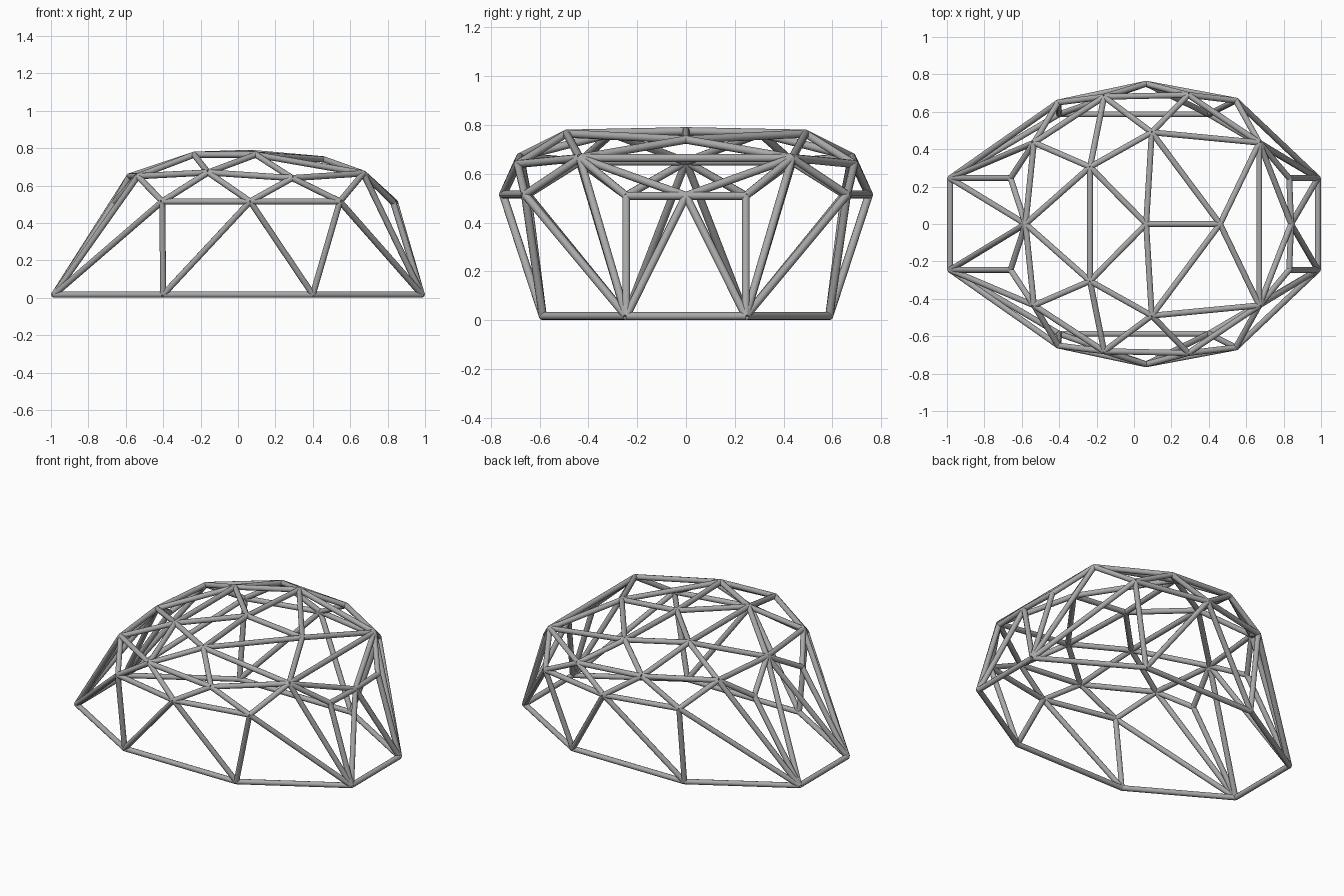
import bpy
from mathutils import Vector

cube = bpy.data.objects.get("Cube")
if cube:
    bpy.data.objects.remove(cube)

RADIUS = 0.0165
SIDES = 10

steel = bpy.data.materials.new("grey steel")
steel.use_nodes = True
colour = (0.4, 0.4, 0.4, 1)
steel.diffuse_color = colour
steel.node_tree.nodes["Principled BSDF"].inputs["Base Color"].default_value = colour

# Joints on the left (+y) half; those with y = 0 lie on the centre line
joints = {
    # ground ring
    "A": (-0.983, 0.245, 0.017), "B": (-0.40, 0.587, 0.017),
    "C": (0.40, 0.587, 0.017), "D": (0.983, 0.245, 0.017),
    # waist
    "E": (-0.405, 0.65, 0.515), "F": (0.065, 0.75, 0.515), "G": (0.545, 0.66, 0.515),
    "H": (-0.66, 0.245, 0.51), "I": (0.84, 0, 0.51), "J": (0.83, 0.245, 0.51),
    # shoulder
    "K": (0.67, 0.435, 0.665), "L": (-0.535, 0.435, 0.65), "M": (-0.58, 0, 0.65),
    "N": (-0.16, 0.68, 0.67), "O": (0.29, 0.69, 0.64),
    # crown
    "P": (-0.235, 0.305, 0.765), "Q": (0.095, 0.49, 0.765),
    "R": (0.065, 0, 0.775), "S": (0.46, 0, 0.74),
}

# Each pair of letters is a strut; each is mirrored across y = 0
groups = {
    "base_strut": "AB BC CD",
    "wall_strut": "AE AL AM AH BE BF CF CG DG DK DJ DI",
    "waist_strut": "EF FG IJ HM HL JK IK",
    "shoulder_strut": "EL EN FN FO GO GK LM LN NO OK",
    "crown_strut": "LP MP NP NQ OQ PQ QK PR QR QS SK RS",
}
# Struts spanning from one side to the other
cross_struts = {"base_end_strut": "AD", "crown_cross_strut": "KP"}


def mirrored(p):
    return Vector((p.x, -p.y, p.z))


def strut(name, a, b):
    axis = b - a
    bpy.ops.mesh.primitive_cylinder_add(
        vertices=SIDES, radius=RADIUS, depth=axis.length, location=(a + b) / 2,
        rotation=axis.to_track_quat("Z", "Y").to_euler())
    obj = bpy.context.object
    obj.name = name
    obj.data.materials.append(steel)
    bpy.ops.object.shade_smooth_by_angle(angle=0.8)


for name, pairs in groups.items():
    for first, last in pairs.split():
        a, b = Vector(joints[first]), Vector(joints[last])
        strut(name, a, b)
        if a.y or b.y:
            strut(name, mirrored(a), mirrored(b))

for name, letters in cross_struts.items():
    for letter in letters:
        p = Vector(joints[letter])
        strut(name, p, mirrored(p))
